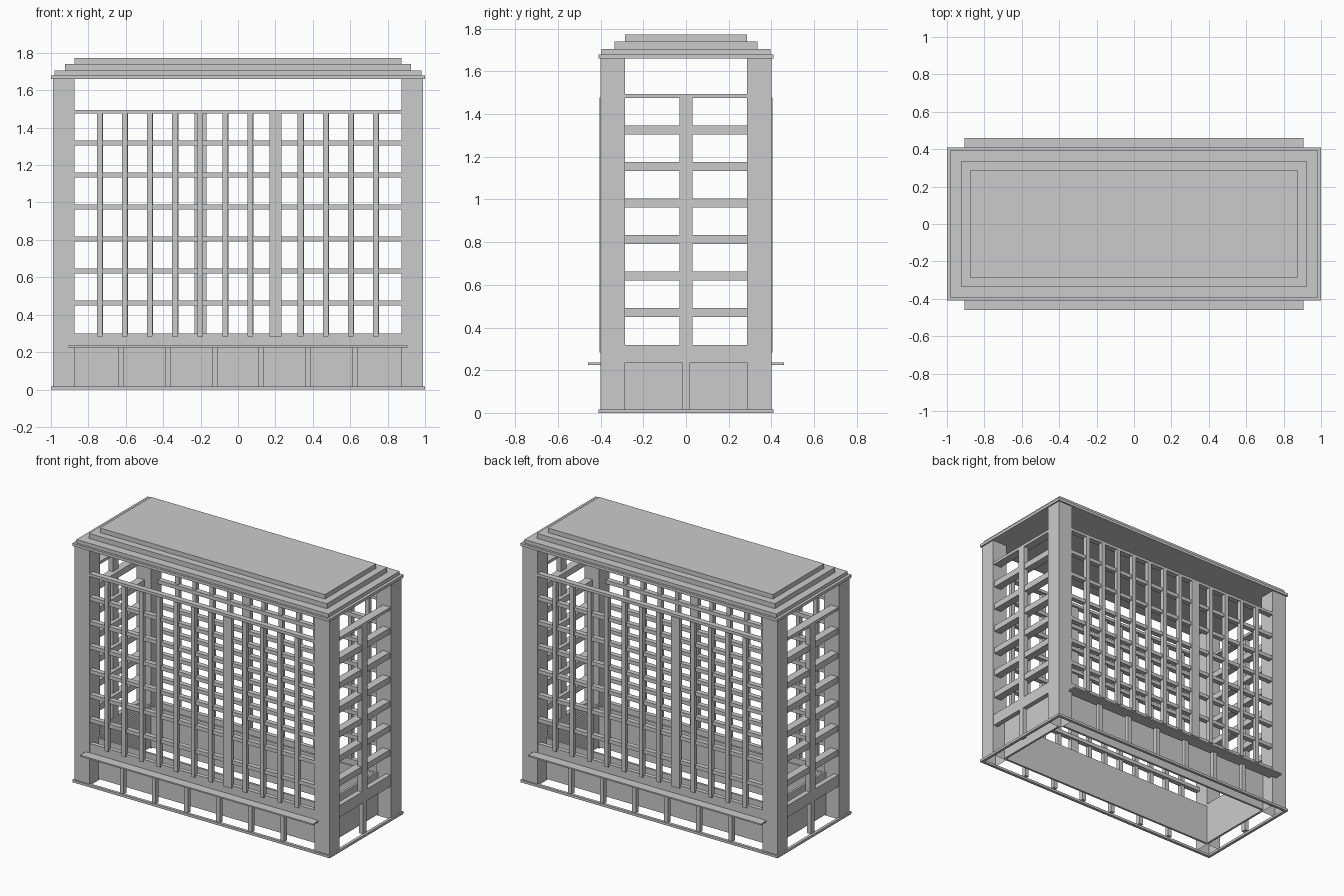
import bpy, bmesh

if "Cube" in bpy.data.objects:
    bpy.data.objects.remove(bpy.data.objects["Cube"])


def box(name, x0, x1, y0, y1, z0, z1, open_bottom=False):
    bm = bmesh.new()
    bmesh.ops.create_cube(bm, size=1)
    for v in bm.verts:
        v.co = ((x0 + x1) / 2 + v.co.x * (x1 - x0),
                (y0 + y1) / 2 + v.co.y * (y1 - y0),
                (z0 + z1) / 2 + v.co.z * (z1 - z0))
    if open_bottom:
        bm.normal_update()
        down = [f for f in bm.faces if f.normal.z < -0.5]
        bmesh.ops.delete(bm, geom=down, context='FACES_ONLY')
    me = bpy.data.meshes.new(name)
    bm.to_mesh(me)
    bm.free()
    ob = bpy.data.objects.new(name, me)
    bpy.context.collection.objects.link(ob)
    return ob


def pair(name, x0, x1, y0, y1, z0, z1, **kw):
    """A box and its copy turned half a turn about the building's axis."""
    box(name, x0, x1, y0, y1, z0, z1, **kw)
    box(name + "_opposite", -x1, -x0, -y1, -y0, z0, z1, **kw)


# Thin base frame around the footprint
pair("base_rail_long", -1, 1, -0.41, -0.39, 0, 0.017)
pair("base_rail_short", 0.98, 1, -0.39, 0.39, 0, 0.017)

# Hollow corner piers
for s in (-1, 1):
    xs = sorted((s * 0.875, s * 0.99))
    pair("corner_pier", *xs, -0.40, -0.285, 0.005, 1.662, open_bottom=True)

# Stepped roof
for i, (x, y, z0, z1) in enumerate([(1, 0.41, 1.66, 1.68), (0.98, 0.395, 1.68, 1.705),
                                    (0.925, 0.335, 1.705, 1.74), (0.875, 0.285, 1.74, 1.772)]):
    box(f"roof_step_{i}", -x, x, -y, y, z0, z1)

# Ground floor: recessed walls, posts, bands and canopies
pair("ground_wall_long", -0.875, 0.875, -0.30, -0.285, 0.015, 0.30)
pair("ground_wall_short", 0.875, 0.89, -0.285, 0.285, 0.015, 0.315)
for i in range(6):
    x = -0.624 + i * 0.2495
    pair("ground_post", x - 0.015, x + 0.015, -0.40, -0.37, 0.015, 0.23)
pair("ground_post_side", 0.955, 0.985, -0.018, 0.018, 0.015, 0.235)
pair("band_long", -0.875, 0.875, -0.395, -0.365, 0.23, 0.30)
pair("band_short", 0.95, 0.985, -0.285, 0.285, 0.235, 0.317)
pair("canopy", -0.905, 0.905, -0.46, -0.395, 0.225, 0.235)

# Long facade: twelve mullions, one of them wide
for i in range(12):
    x = -0.74 + i * 0.1343
    w = 0.032 if i == 7 else 0.015
    pair("mullion", x - w, x + w, -0.405, -0.375, 0.283, 1.477)

# Floor bars on the long and short facades
for i in range(6):
    z = 0.449 + i * 0.171
    pair("floor_bar_long", -0.875, 0.875, -0.395, -0.36, z, z + 0.027)
    pair("floor_bar_short", 0.925, 0.98, -0.285, 0.285, z, z + 0.043)
pair("top_bar_long", -0.875, 0.875, -0.40, -0.36, 1.475, 1.495)
pair("top_bar_short", 0.925, 0.985, -0.285, 0.285, 1.475, 1.495)

# Central mullion on each short facade
pair("side_mullion", 0.95, 0.985, -0.03, 0.03, 0.31, 1.477)
